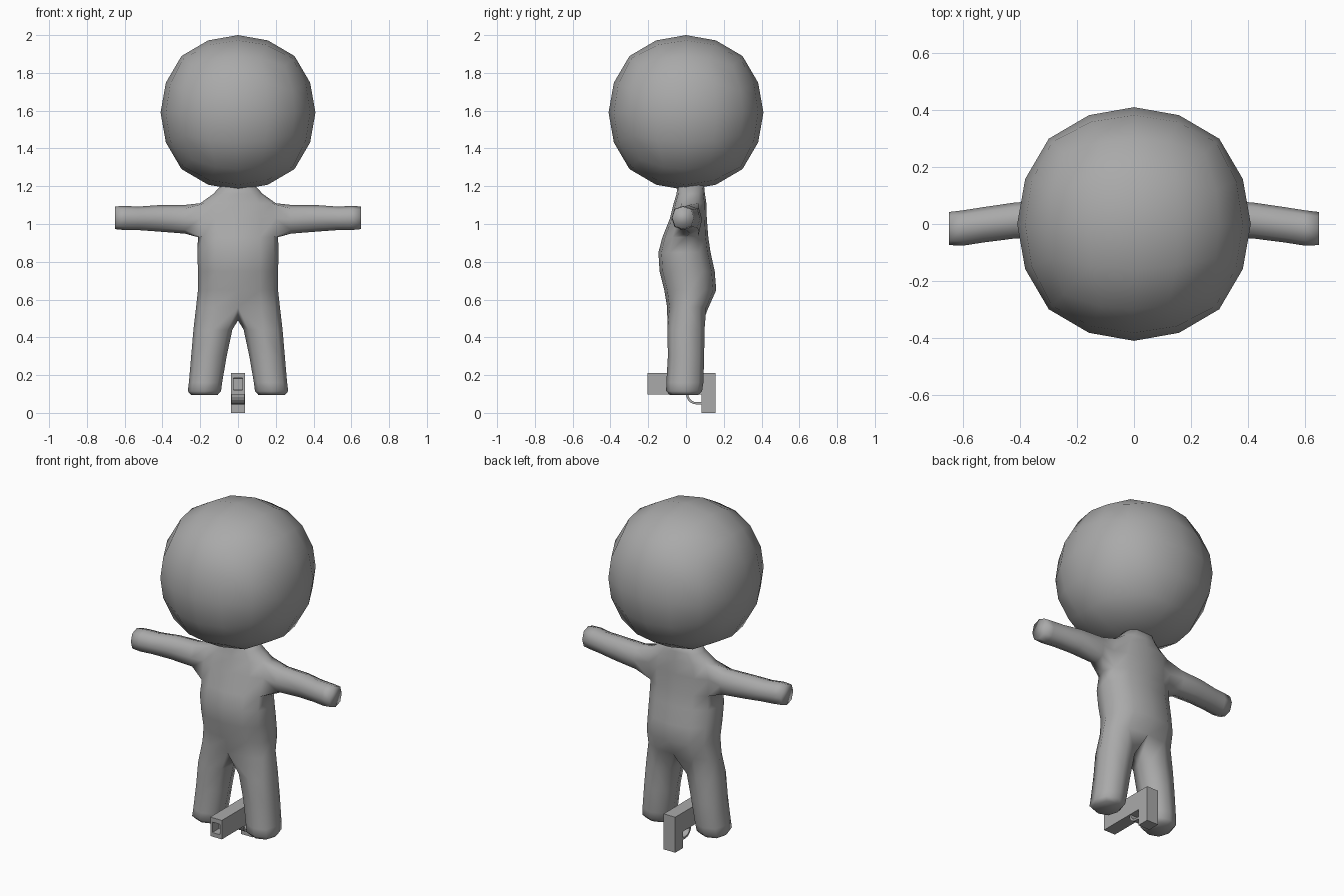
import bpy, bmesh
from math import sin, cos, tan, pi, radians
from mathutils import Vector

cube = bpy.data.objects.get("Cube")
if cube:
    bpy.data.objects.remove(cube, do_unlink=True)

grey = bpy.data.materials.new("plain_grey")
grey.use_nodes = True
grey.diffuse_color = (0.4, 0.4, 0.4, 1)
grey.node_tree.nodes["Principled BSDF"].inputs["Base Color"].default_value = (0.4, 0.4, 0.4, 1)


def finish(bm, name, smooth):
    bmesh.ops.recalc_face_normals(bm, faces=bm.faces)
    for f in bm.faces:
        f.smooth = smooth
    mesh = bpy.data.meshes.new(name)
    bm.to_mesh(mesh)
    bm.free()
    mesh.materials.append(grey)
    ob = bpy.data.objects.new(name, mesh)
    bpy.context.collection.objects.link(ob)


def bridge(bm, a, b):
    n = len(a)
    for i in range(n):
        j = (i + 1) % n
        bm.faces.new((a[i], a[j], b[j], b[i]))


def soft(v, power=0.85):
    # Rounded-square version of a sine or cosine
    return (abs(v) ** power) * (1 if v >= 0 else -1)


# Head: a cube of four by four quads per side, rounded to a ball with slightly full corners
bm = bmesh.new()
bmesh.ops.create_cube(bm, size=2)
bmesh.ops.subdivide_edges(bm, edges=bm.edges[:], cuts=3, use_grid_fill=True)
for v in bm.verts:
    ball = Vector([tan(c * pi / 4) for c in v.co]).normalized()
    fullness = 1 - max(abs(c) for c in ball)
    v.co = ball * (0.41 + 0.045 * fullness) + Vector((0, 0, 1.59))
finish(bm, "head", True)

# Torso rings: height, half width, front y, back y
torso = [
    (0.56, 0.222, -0.10, 0.12), (0.65, 0.212, -0.115, 0.16),
    (0.75, 0.212, -0.14, 0.152), (0.85, 0.215, -0.146, 0.13),
    (0.93, 0.212, -0.125, 0.118), (1.03, 0.222, -0.085, 0.11),
    (1.11, 0.20, -0.065, 0.108), (1.16, 0.13, -0.05, 0.10),
    (1.21, 0.085, -0.045, 0.095),
]
# Leg rings: height, centre x, centre y, radius x, radius y
leg = [
    (0.44, 0.133, 0.0, 0.103, 0.098), (0.30, 0.154, 0.0, 0.094, 0.096),
    (0.16, 0.172, -0.006, 0.088, 0.098), (0.115, 0.178, -0.01, 0.088, 0.095),
    (0.095, 0.178, -0.01, 0.07, 0.075),
]
# Arm rings: x, centre y, centre z, radius y, radius z
arm = [
    (0.28, 0.02, 1.025, 0.065, 0.076), (0.42, 0.012, 1.03, 0.063, 0.07),
    (0.53, -0.003, 1.03, 0.062, 0.062), (0.60, -0.014, 1.032, 0.062, 0.064),
    (0.65, -0.016, 1.033, 0.058, 0.06),
]
SIDES, HOLE = 12, 4     # HOLE is the first ring of the arm openings
bm = bmesh.new()
rings = []
for z, w, front, back in torso:
    ring = []
    for i in range(SIDES):
        a = 2 * pi * i / SIDES
        y = (front + back) / 2 - soft(cos(a)) * (back - front) / 2
        ring.append(bm.verts.new((w * soft(sin(a)), y, z)))
    rings.append(ring)
for k in range(len(rings) - 1):
    bridge(bm, rings[k], rings[k + 1])
bm.faces.new(rings[-1])
crotch = bm.verts.new((0, 0, 0.49))

for side in (1, -1):
    def pick(ring, i):
        return rings[ring][(side * i) % SIDES]

    # Leg grows from half of the lowest ring plus the crotch point
    last = [pick(0, i) for i in range(7)] + [crotch]
    for z, cx, cy, rx, ry in leg:
        new = []
        for j in range(8):
            a = radians(45 * (j - 3))
            new.append(bm.verts.new((side * (cx + rx * soft(cos(a))), cy + ry * soft(sin(a)), z)))
        bridge(bm, last, new)
        last = new
    bm.faces.new(last)

    # Arm grows from the edge of a two by two opening in the side
    lo, mid, hi = HOLE, HOLE + 1, HOLE + 2
    last = [pick(r, i) for r, i in ((lo, 2), (lo, 3), (lo, 4), (mid, 4),
                                    (hi, 4), (hi, 3), (hi, 2), (mid, 2))]
    bm.verts.remove(pick(mid, 3))
    for x, cy, cz, ry, rz in arm:
        new = []
        for j in range(8):
            a = radians(45 * (j - 3))
            new.append(bm.verts.new((side * x, cy + ry * soft(cos(a)), cz + rz * soft(sin(a)))))
        bridge(bm, last, new)
        last = new
    bm.faces.new(last)
finish(bm, "body", True)


def prism(points, half):
    # Side profile in y and z, extruded across x
    bm = bmesh.new()
    face = bm.faces.new([bm.verts.new((-half, y, z)) for y, z in points])
    out = bmesh.ops.extrude_face_region(bm, geom=[face])
    moved = [g for g in out["geom"] if isinstance(g, bmesh.types.BMVert)]
    bmesh.ops.translate(bm, verts=moved, vec=(2 * half, 0, 0))
    bmesh.ops.recalc_face_normals(bm, faces=bm.faces)
    return bm


# Pistol barrel and grip, with a sunken muzzle
bm = prism([(-0.205, 0.098), (-0.205, 0.21), (0.155, 0.21), (0.155, 0.0),
            (0.083, 0.0), (0.083, 0.098)], 0.038)
muzzle = min(bm.faces, key=lambda f: f.calc_center_median().y)
bmesh.ops.inset_individual(bm, faces=[muzzle], thickness=0.019)
for v in muzzle.verts:
    v.co.z = 0.153 + (v.co.z - 0.154) * 0.72
bmesh.ops.inset_individual(bm, faces=[muzzle], thickness=0.0005, depth=-0.06)
finish(bm, "pistol_frame", False)

# Trigger guard: a quarter arc running back to the grip
outer, inner = [], []
for k in range(6):
    a = pi / 2 * k / 5
    for line, r in ((outer, 0.055), (inner, 0.043)):
        line.append((0.055 - r * cos(a), 0.1 - r * sin(a)))
outer.append((0.086, 0.045))
inner.append((0.086, 0.057))
finish(prism(outer + inner[::-1], 0.034), "trigger_guard", False)
